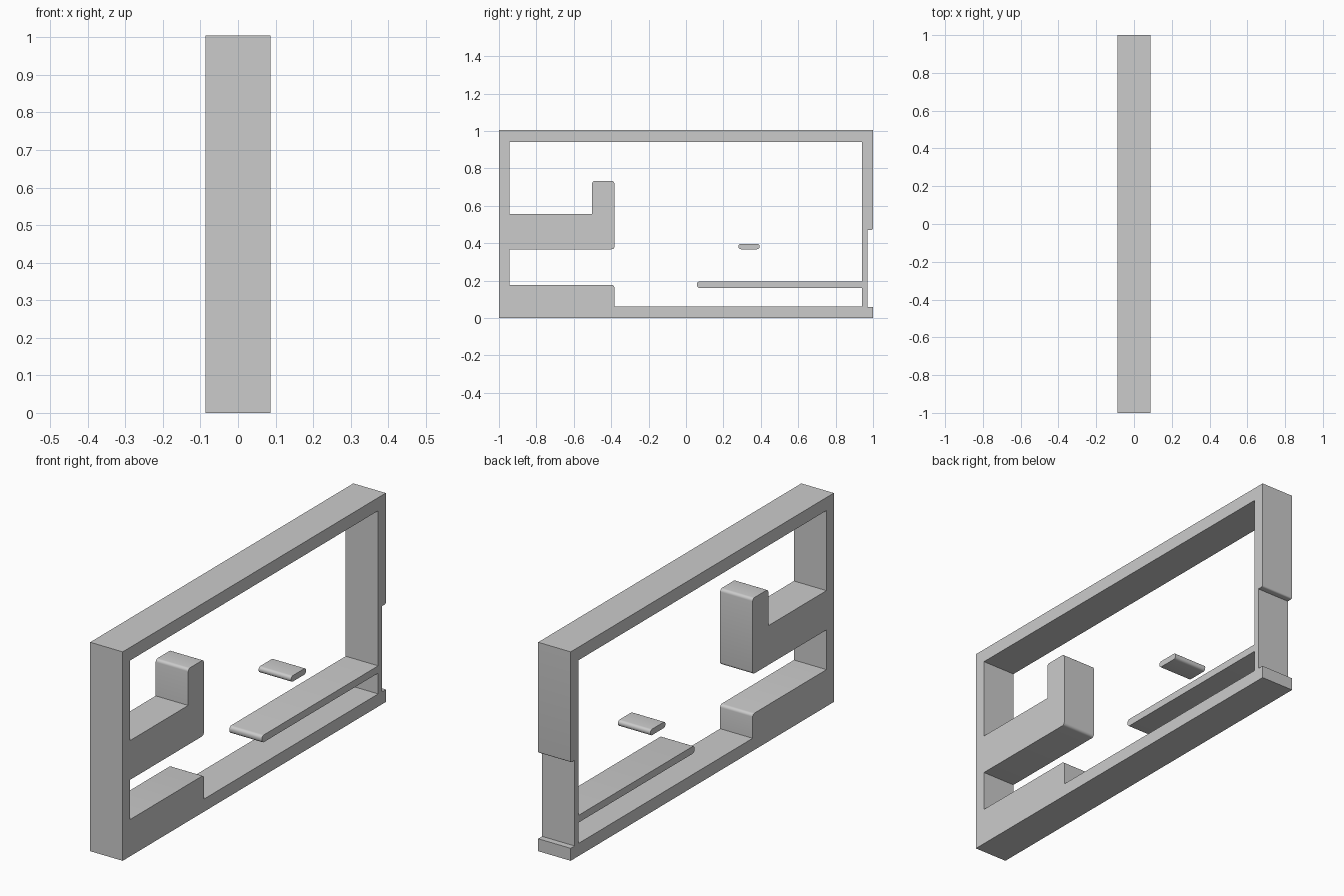
import bpy, bmesh
from math import pi, sin, cos
from mathutils import Vector

if "Cube" in bpy.data.objects:
    bpy.data.objects.remove(bpy.data.objects["Cube"])

HALF = 0.0865   # half thickness along x


def rounded(points, steps=5):
    """Turn (y, z[, radius]) corners into an outline with filleted corners."""
    out = []
    n = len(points)
    for i, p in enumerate(points):
        c = Vector(p[:2])
        if len(p) < 3:
            out.append(c)
            continue
        a = (Vector(points[i - 1][:2]) - c).normalized() * p[2]
        b = (Vector(points[(i + 1) % n][:2]) - c).normalized() * p[2]
        for k in range(steps + 1):
            t = k / steps * pi / 2
            out.append(c + a + b - b * cos(t) - a * sin(t))
    return out


def extrude_profile(name, *outlines):
    """Fill the outlines (later ones are holes) and extrude them along x."""
    bm = bmesh.new()
    edges = []
    for pts in outlines:
        vs = [bm.verts.new((-HALF, p.x, p.y)) for p in pts]
        edges += [bm.edges.new((vs[i - 1], vs[i])) for i in range(len(vs))]
    bmesh.ops.triangle_fill(bm, edges=edges, use_beauty=True, normal=(1, 0, 0))
    ext = bmesh.ops.extrude_face_region(bm, geom=bm.faces[:], use_keep_orig=True)
    moved = [g for g in ext["geom"] if isinstance(g, bmesh.types.BMVert)]
    bmesh.ops.translate(bm, verts=moved, vec=(2 * HALF, 0, 0))
    bmesh.ops.recalc_face_normals(bm, faces=bm.faces[:])
    me = bpy.data.meshes.new(name)
    bm.to_mesh(me)
    bm.free()
    ob = bpy.data.objects.new(name, me)
    bpy.context.collection.objects.link(ob)
    bpy.context.view_layer.objects.active = ob
    ob.select_set(True)
    bpy.ops.object.shade_smooth_by_angle(angle=pi / 6)
    ob.select_set(False)
    return ob


# Frame outside, with the recess low on the back wall
outside = rounded([
    (-1, 0), (1, 0), (1, 0.06), (0.97, 0.06), (0.97, 0.472),
    (1, 0.472, 0.008), (1, 1.005), (-1, 1.005)])

# Frame opening, running around ledge and post, lower block and long shelf
opening = rounded([
    (-0.944, 0.942), (-0.944, 0.557), (-0.502, 0.557),
    (-0.502, 0.733, 0.014), (-0.383, 0.733, 0.014), (-0.383, 0.368, 0.014),
    (-0.944, 0.368), (-0.944, 0.177), (-0.383, 0.177, 0.014),
    (-0.383, 0.061), (0.942, 0.061), (0.942, 0.161),
    (0.058, 0.161, 0.015), (0.058, 0.196, 0.015),
    (0.942, 0.196), (0.942, 0.942)])
extrude_profile("frame_with_ledges", outside, opening)

# Small floating platform
extrude_profile("floating_platform", rounded([
    (0.28, 0.368, 0.0135), (0.394, 0.368, 0.0135),
    (0.394, 0.397, 0.0135), (0.28, 0.397, 0.0135)]))
